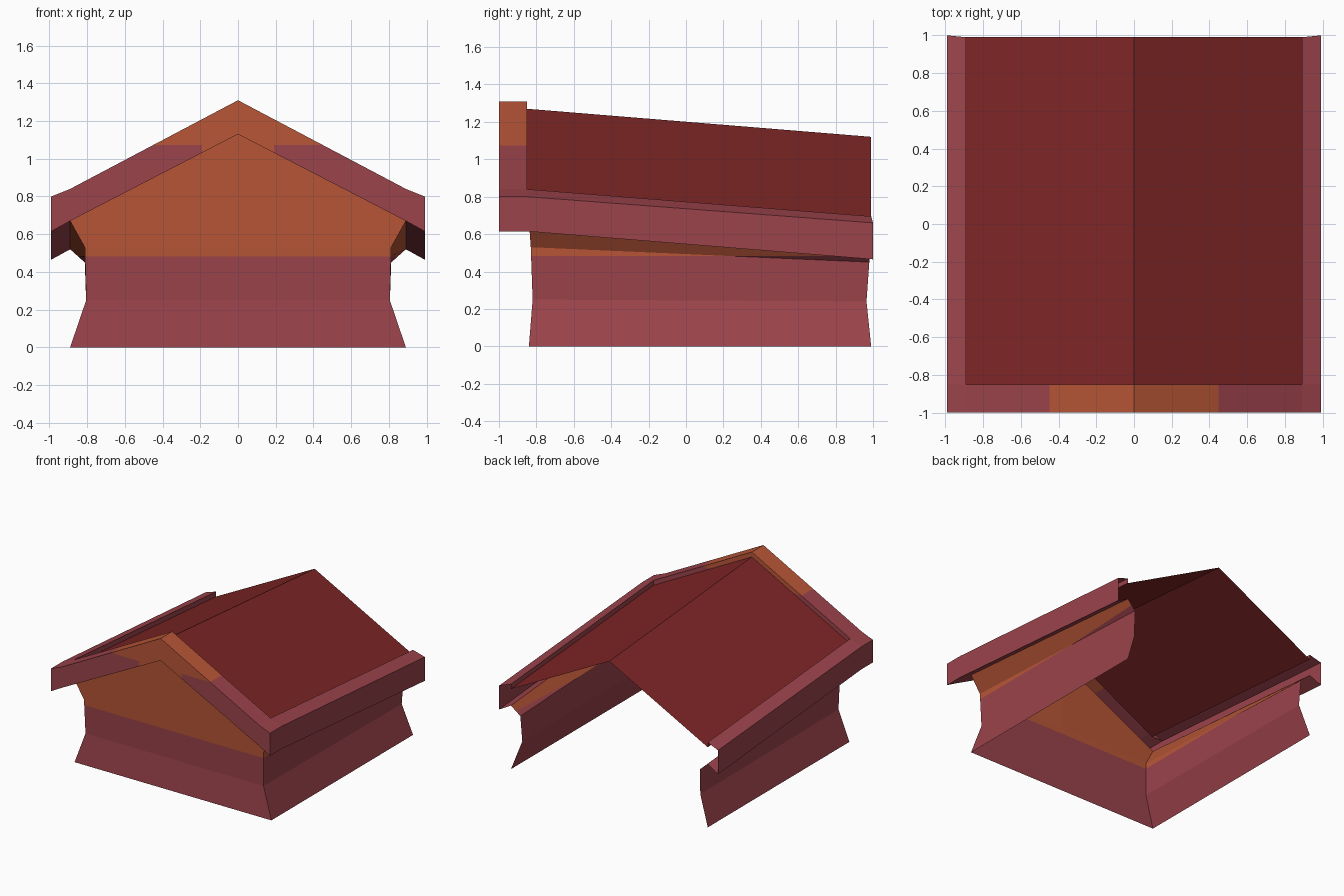
import bpy, bmesh

if "Cube" in bpy.data.objects:
    bpy.data.objects.remove(bpy.data.objects["Cube"])


def material(name, rgb):
    """Flat colour given as 0-255 sRGB, stored as linear."""
    lin = [((c / 255 + 0.055) / 1.055) ** 2.4 for c in rgb]
    m = bpy.data.materials.new(name)
    m.diffuse_color = (*lin, 1)
    m.use_nodes = True
    m.node_tree.nodes["Principled BSDF"].inputs["Base Color"].default_value = m.diffuse_color
    return m


plum = material("plum_paint", (155, 67, 75))
orange = material("orange_wood", (184, 86, 55))
red = material("dark_red_roof", (126, 37, 38))


def part(name, sheets, mats, cuts=(), rule=None):
    """Skin grids of points (right half), cut for colour, mirror in x."""
    bm = bmesh.new()
    for rows in sheets:
        grid = [[bm.verts.new(p) for p in row] for row in rows]
        for lo, hi in zip(grid, grid[1:]):
            for j in range(len(lo) - 1):
                bm.faces.new((lo[j], lo[j + 1], hi[j + 1], hi[j]))
    bmesh.ops.remove_doubles(bm, verts=bm.verts[:], dist=0.0005)
    for co, no in cuts:
        bmesh.ops.bisect_plane(bm, geom=bm.verts[:] + bm.edges[:] + bm.faces[:],
                               plane_co=co, plane_no=no)
    if rule:
        for f in bm.faces:
            f.material_index = int(rule(f.calc_center_median()))
    me = bpy.data.meshes.new(name)
    bm.to_mesh(me)
    bm.free()
    for m in mats:
        me.materials.append(m)
    ob = bpy.data.objects.new(name, me)
    bpy.context.collection.objects.link(ob)
    mod = ob.modifiers.new("mirror", 'MIRROR')
    mod.use_clip = True
    return ob


FRONT, BOARD, BACK = -1.0, -0.85, 1.0

# Walls: flared skirt, upright band and soffit flare, open at the back
# levels: half width, front y, front z, back y, back z, z on the centre line
levels = [(0.89, -0.84, 0.0, 0.99, 0.0, 0.0),
          (0.805, -0.82, 0.25, 0.965, 0.24, 0.25),
          (0.812, -0.83, 0.53, 0.98, 0.45, 0.53),
          (0.89, -0.84, 0.67, 0.99, 0.52, 1.13)]
walls = [[(0, yf, zc), (x, yf, zf), (x, yb, zb)]
         for x, yf, zf, yb, zb, zc in levels]
part("walls", [walls], [plum, orange],
     cuts=[((0, 0, 0.483), (0, 0, 1))], rule=lambda c: c.z > 0.483)

# Front gable board, with its two eave ends
top = [(0, 1.31), (0.89, 0.84), (0.99, 0.80)]
low = [(0, 1.13), (0.89, 0.67), (0.99, 0.615)]
roof_line = [(0, 1.27), (0.89, 0.80), (0.99, 0.80)]
board = [[(x, y, z) for x, z in prof]
         for prof, y in ((low, -0.84), (low, FRONT), (top, FRONT),
                         (top, BOARD), (roof_line, BOARD))]
ends = [[(0.99, y, z) for y in (FRONT, BOARD)] for z in (0.615, 0.80)]
part("gable_board", [board, ends], [plum, orange],
     cuts=[((0, 0, 1.073), (0, 0, 1)), ((0.19, 0, 0), (1, 0, 0))],
     rule=lambda c: c.z > 1.073 or c.x < 0.19)

# Eave fascias running down to the back
eave = [(0.89, 0.67, 0.52, 0.99), (0.99, 0.615, 0.465, BACK),
        (0.99, 0.80, 0.66, BACK), (0.89, 0.84, 0.695, 0.99),
        (0.89, 0.80, 0.655, 0.99)]
part("eave_fascia", [[[(x, BOARD, zf), (x, yb, zb)] for x, zf, zb, yb in eave]],
     [plum])

# Roof sheet, sunk a little behind the boards
part("roof", [[[(0.89, BOARD, 0.80), (0.89, 0.99, 0.655)],
               [(0, BOARD, 1.27), (0, 0.99, 1.12)]]], [red])
